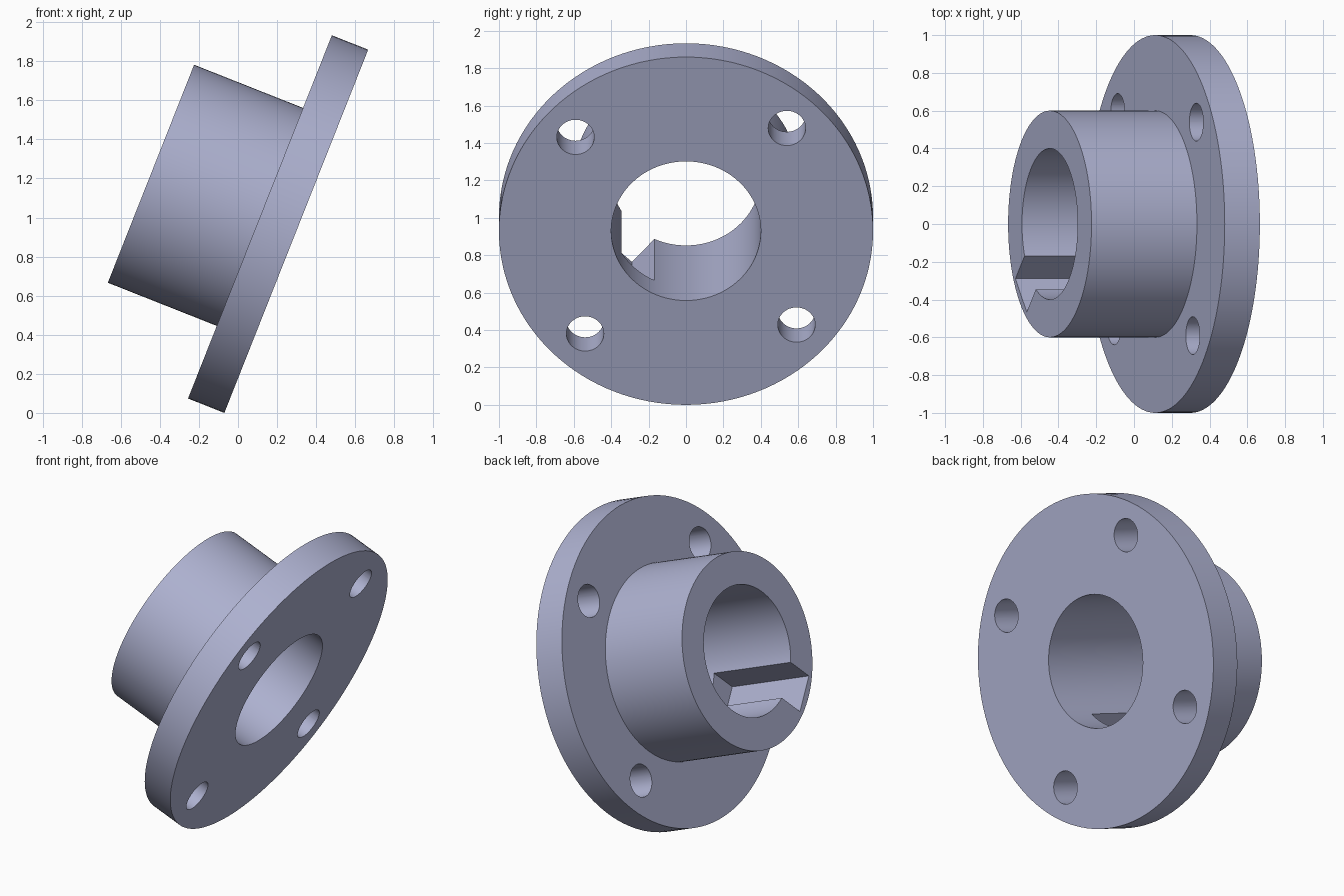
import bpy, bmesh, math
from mathutils import Matrix, Vector

cube = bpy.data.objects.get("Cube")
if cube:
    bpy.data.objects.remove(cube, do_unlink=True)

TILT = math.radians(21.6)       # axis dips below horizontal towards +x
HUB_R, FLANGE_R, BORE_R = 0.6, 1.0, 0.4
HUB_L, TOTAL_L = 0.6, 0.8
BOLT_CIRCLE, BOLT_R = 0.8, 0.1
CLOCK = math.radians(47.6)      # rotation of bolt holes and keyway
KEY_W, KEY_R = 0.24, 0.56

# Material
metal = bpy.data.materials.new("blue grey metal")
colour = (0.42, 0.44, 0.63, 1.0)
metal.diffuse_color = colour
metal.use_nodes = True
metal.node_tree.nodes["Principled BSDF"].inputs["Base Color"].default_value = colour


def add_object(name, bm):
    bmesh.ops.recalc_face_normals(bm, faces=bm.faces)
    mesh = bpy.data.meshes.new(name)
    bm.to_mesh(mesh)
    bm.free()
    mesh.materials.append(metal)
    obj = bpy.data.objects.new(name, mesh)
    bpy.context.collection.objects.link(obj)
    return obj


def revolve(name, profile, steps=128):
    """Spin a closed (radius, height) profile around Z."""
    bm = bmesh.new()
    verts = [bm.verts.new((r, 0, z)) for r, z in profile]
    edges = [bm.edges.new((verts[i], verts[(i + 1) % len(verts)])) for i in range(len(verts))]
    bmesh.ops.spin(bm, geom=verts + edges, cent=(0, 0, 0), axis=(0, 0, 1),
                   angle=math.tau, steps=steps, use_duplicate=False)
    bmesh.ops.remove_doubles(bm, verts=bm.verts, dist=1e-5)
    return add_object(name, bm)


def cut(target, cutter):
    """Subtract the cutter, then discard it."""
    mod = target.modifiers.new("cut", "BOOLEAN")
    mod.operation, mod.solver, mod.object = "DIFFERENCE", "EXACT", cutter
    cutter.hide_render = True
    bpy.context.view_layer.objects.active = target
    bpy.ops.object.modifier_apply(modifier=mod.name)
    bpy.data.objects.remove(cutter, do_unlink=True)


# Hub, flange and bore as one turned part
body = revolve("flanged_hub", [
    (BORE_R, 0), (HUB_R, 0), (HUB_R, HUB_L),
    (FLANGE_R, HUB_L), (FLANGE_R, TOTAL_L), (BORE_R, TOTAL_L)])

# Four bolt holes through the flange
bm = bmesh.new()
for k in range(4):
    a = CLOCK + k * math.pi / 2
    pos = (BOLT_CIRCLE * math.cos(a), BOLT_CIRCLE * math.sin(a), 0.7)
    bmesh.ops.create_cone(bm, cap_ends=True, segments=48, radius1=BOLT_R, radius2=BOLT_R,
                          depth=0.5, matrix=Matrix.Translation(pos))
cut(body, add_object("bolt_hole_cutter", bm))

# Keyway along the hub, stopping at the flange
bm = bmesh.new()
inner, start = 0.2, -0.1
box = (Matrix.Rotation(CLOCK + math.pi, 4, "Z")
       @ Matrix.Translation(((inner + KEY_R) / 2, 0, (start + HUB_L) / 2))
       @ Matrix.Diagonal((KEY_R - inner, KEY_W, HUB_L - start, 1)))
bmesh.ops.create_cube(bm, size=1, matrix=box)
cut(body, add_object("keyway_cutter", bm))

# Tilt the part: local X -> world Y, local Z -> the sloping axis
s, c = math.sin(TILT), math.cos(TILT)
x0 = -(TOTAL_L * c + FLANGE_R * s - HUB_R * s) / 2
z0 = FLANGE_R * c + TOTAL_L * s
body.data.transform(Matrix(((0, s, c, x0), (1, 0, 0, 0), (0, c, -s, z0), (0, 0, 0, 1))))

# Smooth the round walls, keep the rims crisp
bpy.ops.object.select_all(action="DESELECT")
body.select_set(True)
bpy.context.view_layer.objects.active = body
bpy.ops.object.shade_smooth_by_angle(angle=math.radians(30))
